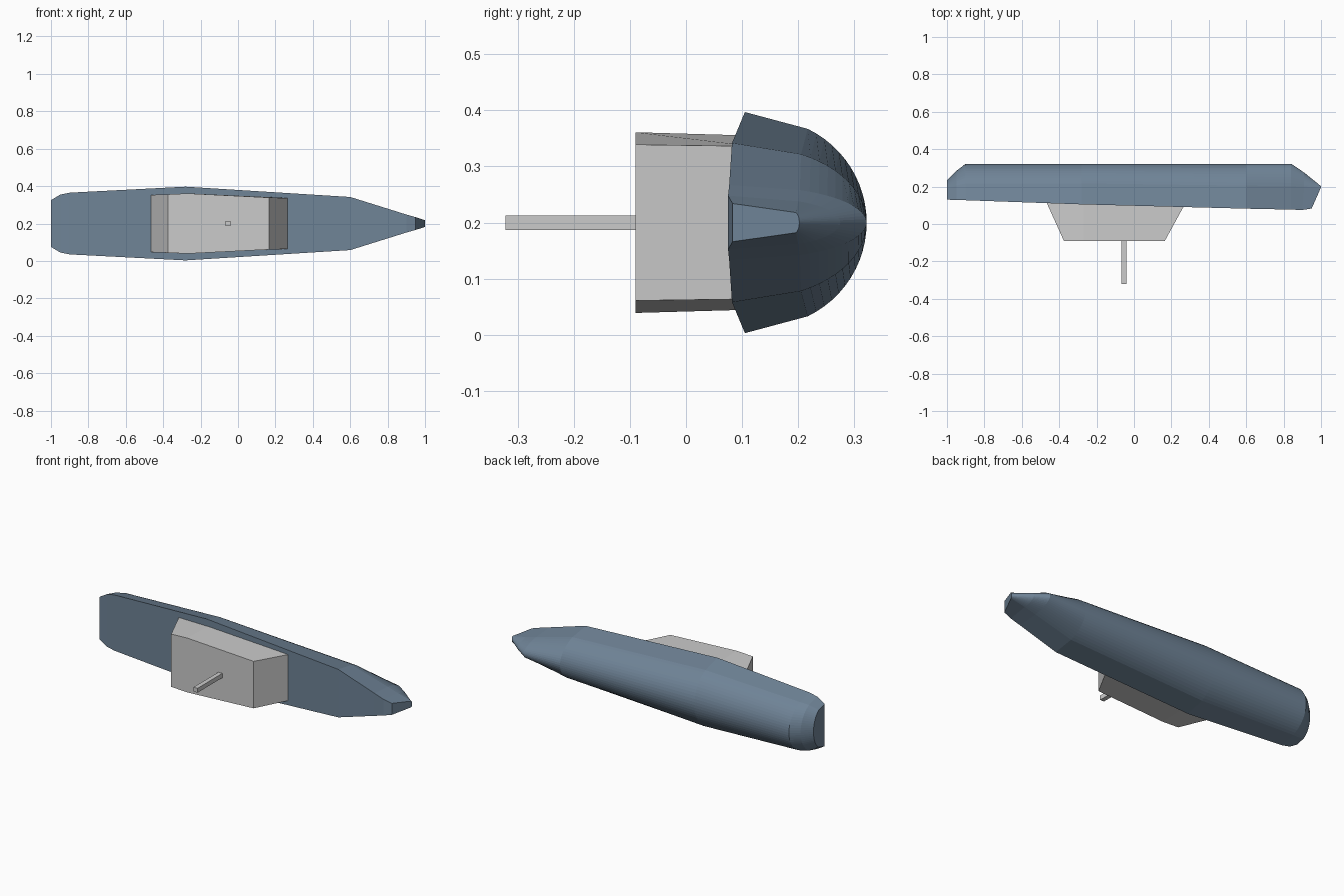
import bpy, bmesh, math

if "Cube" in bpy.data.objects:
    bpy.data.objects.remove(bpy.data.objects["Cube"])

ZC = 0.2  # centreline height; the boat lies on its side, deck facing -y


def material(name, rgb):
    m = bpy.data.materials.new(name)
    m.diffuse_color = (*rgb, 1)
    m.use_nodes = True
    m.node_tree.nodes["Principled BSDF"].inputs["Base Color"].default_value = m.diffuse_color
    return m


def loft(name, rings, mat=None):
    """Skin a list of equal-length closed rings and cap both ends."""
    bm = bmesh.new()
    rows = [[bm.verts.new(p) for p in r] for r in rings]
    n = len(rows[0])
    for a, b in zip(rows, rows[1:]):
        for i in range(n):
            j = (i + 1) % n
            bm.faces.new((a[i], a[j], b[j], b[i]))
    bm.faces.new(rows[0])
    bm.faces.new(rows[-1])
    bmesh.ops.recalc_face_normals(bm, faces=bm.faces[:])
    me = bpy.data.meshes.new(name)
    bm.to_mesh(me)
    bm.free()
    ob = bpy.data.objects.new(name, me)
    bpy.context.collection.objects.link(ob)
    if mat:
        me.materials.append(mat)
    return ob


# Hull: deck edge, knuckle, then a round bilge down to the keel
# (deck x, deck y, deck half width, knuckle x, y, half width, keel x, keel y)
stations = [
    (-1.00, 0.130, 0.125, -1.00, 0.185, 0.110, -1.00, 0.235),
    (-0.95, 0.129, 0.155, -0.95, 0.205, 0.135, -0.95, 0.284),
    (-0.90, 0.127, 0.165, -0.90, 0.217, 0.143, -0.90, 0.322),
    (-0.28, 0.105, 0.197, -0.28, 0.217, 0.167, -0.28, 0.322),
    (0.60, 0.082, 0.142, 0.60, 0.205, 0.122, 0.60, 0.322),
    (0.84, 0.077, 0.067, 0.84, 0.203, 0.058, 0.84, 0.322),
    (0.90, 0.075, 0.048, 0.91, 0.200, 0.038, 0.91, 0.275),
    (0.95, 0.083, 0.034, 1.00, 0.196, 0.018, 1.00, 0.202),
]
ARC = 12
A0 = math.radians(26)


def hull_ring(s):
    dx, dy, dw, kx, ky, kw, bx, by = s
    half = [(dx, dy, dw)]
    for i in range(ARC + 1):
        a = A0 + (math.pi / 2 - A0) * i / ARC
        t = (math.sin(a) - math.sin(A0)) / (1 - math.sin(A0))
        w = kw * math.cos(a) / math.cos(A0)
        half.append((kx + (bx - kx) * t, ky + (by - ky) * t, w))
    ring = [(x, y, ZC + w) for x, y, w in half]
    ring += [(x, y, ZC - w) for x, y, w in reversed(half[:-1])]
    return ring


loft("hull", [hull_ring(s) for s in stations],
     material("hull_blue", (0.16, 0.23, 0.31)))

# Cabin: tapered block with sloped ends, widest near the stern
# (base x, base half width, roof x, roof half width)
cabin = [
    (-0.47, 0.153, -0.375, 0.156),
    (-0.27, 0.155, -0.27, 0.161),
    (0.28, 0.136, 0.165, 0.139),
]
loft("cabin", [[(bx, 0.12, ZC - bw), (rx, -0.09, ZC - rw),
                (rx, -0.09, ZC + rw), (bx, 0.12, ZC + bw)]
               for bx, bw, rx, rw in cabin])

# Mast: square post rising from the cabin roof
H = 0.013
loft("mast", [[(-0.053 + sx * H, y, ZC + sz * H)
               for sx, sz in ((-1, -1), (1, -1), (1, 1), (-1, 1))]
              for y in (-0.322, -0.08)])
